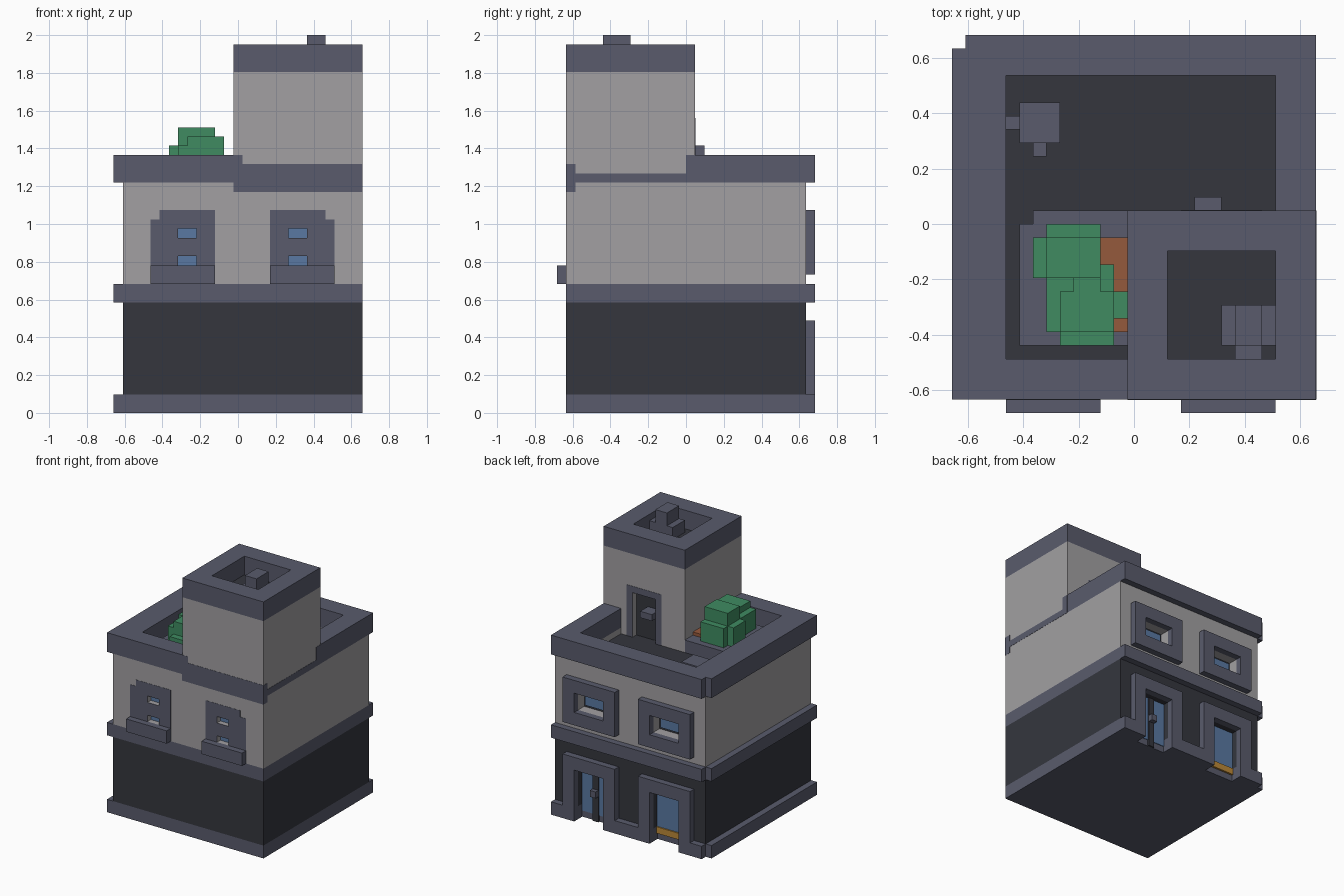
import bpy, bmesh

if "Cube" in bpy.data.objects:
    bpy.data.objects.remove(bpy.data.objects["Cube"])

U = 2 / 41                       # one block of the grid
OX, OY = -13.5, -14.0            # grid origin offset in blocks


def mat(name, r, g, b):
    m = bpy.data.materials.new(name)
    m.diffuse_color = (r, g, b, 1)
    m.use_nodes = True
    m.node_tree.nodes["Principled BSDF"].inputs["Base Color"].default_value = m.diffuse_color
    return m


SLATE = mat("slate_trim", .10, .105, .15)
DARK = mat("dark_wall", .035, .037, .048)
LIGHT = mat("light_wall", .36, .35, .36)
GLASS = mat("glass", .10, .19, .36)
GREEN = mat("leaves", .05, .26, .12)
SOIL = mat("clay", .30, .10, .045)
ORANGE = mat("orange_panel", .50, .25, .04)


def prism(bm, outline, z0, z1):
    """Extrude a counter-clockwise outline in block units."""
    vs = [bm.verts.new(((x + OX) * U, (y + OY) * U, z0 * U)) for x, y in outline]
    f = bm.faces.new(vs)
    r = bmesh.ops.extrude_face_region(bm, geom=[f], use_keep_orig=True)
    for v in r["geom"]:
        if isinstance(v, bmesh.types.BMVert):
            v.co.z = z1 * U


def rect(x0, x1, y0, y1):
    return [(x0, y0), (x1, y0), (x1, y1), (x0, y1)]


def finish(name, bm, m):
    bmesh.ops.recalc_face_normals(bm, faces=bm.faces)
    me = bpy.data.meshes.new(name)
    bm.to_mesh(me)
    bm.free()
    ob = bpy.data.objects.new(name, me)
    bpy.context.collection.objects.link(ob)
    if m:
        me.materials.append(m)
    return ob


def part(name, m, boxes=(), outline=None, z=None, cuts=()):
    bm = bmesh.new()
    if outline:
        prism(bm, outline, *z)
    for b in boxes:
        prism(bm, rect(*b[:4]), b[4], b[5])
    ob = finish(name, bm, m)
    if cuts:
        bm = bmesh.new()
        for b in cuts:
            prism(bm, rect(*b[:4]), b[4], b[5])
        cutter = finish(name + "_cutter", bm, None)
        cutter.hide_render = True
        cutter.hide_viewport = True
        mod = ob.modifiers.new("openings", "BOOLEAN")
        mod.operation = "DIFFERENCE"
        mod.solver = "EXACT"
        mod.object = cutter
    return ob


def pair(b):
    """A box and its mirror about x = 14 blocks."""
    return [b, (28 - b[1], 28 - b[0]) + tuple(b[2:])]


# Stacked storeys and trims
FOOT = [(0, 1), (27, 1), (27, 28), (1, 28), (1, 27), (0, 27)]
front_panes = pair((7, 9, .5, 2, 16, 17)) + pair((7, 9, .5, 2, 19, 20))
part("base_trim", SLATE, outline=FOOT, z=(0, 2), cuts=pair((18, 23, 26, 29, -1, 3)))
part("ground_floor", DARK, [(1, 27, 1, 27, 2, 12)], cuts=pair((18, 23, 26, 29, 1, 8)))
part("middle_trim", SLATE, outline=FOOT, z=(12, 14))
part("upper_floor", LIGHT, [(1, 27, 1, 27, 14, 24)],
     cuts=pair((18, 23, 25, 29, 17, 20)) + front_panes)
part("roof_floor", DARK, [(4, 24, 4, 25, 23.9, 24.05)])

# Roof wall wraps around the tower
INNER = [(13, 1), (13, 4), (4, 4), (4, 25), (24, 25), (24, 15), (27, 15)]
part("roof_wall", LIGHT, outline=[(1, 1)] + INNER + [(27, 27), (1, 27)], z=(24, 25))
part("parapet", SLATE, outline=[(0, 1)] + INNER + FOOT[2:], z=(25, 28))

# Tower with its roof rim, door and trim bands
part("tower", LIGHT, [(13, 27, 1, 15, 24, 37)], cuts=[(18, 22, 14, 16, 24.05, 31)])
part("tower_rim", SLATE, [(13, 27, 1, 15, 37, 40)], cuts=[(16, 24, 4, 12, 37.05, 41)])
part("tower_roof", DARK, [(16, 24, 4, 12, 37, 37.1)])
part("tower_door_frame", SLATE, [(17, 18, 15, 15.04, 24, 32), (22, 23, 15, 15.04, 24, 32),
                                 (18, 22, 15, 15.04, 31, 32)])
part("tower_door", DARK, [(18, 22, 14, 14.1, 24, 31)])
part("tower_door_handle", SLATE, [(18, 20, 14.1, 16, 28, 29)])
part("tower_band", SLATE, [(13, 27, .97, 1, 24, 27), (13, 14, .97, 1, 27, 28),
                           (27, 27.03, 1, 2, 24, 27), (27, 27.03, 2, 14, 25, 26),
                           (27, 27.03, 14, 15, 25, 28)])
part("tower_vent", SLATE, [(20, 24, 5, 8, 37, 39), (21, 23, 5, 8, 39, 41),
                           (21, 23, 4, 5, 37, 38)])

# Front windows, flush frames with projecting sills
for i, b in enumerate(pair((4, 11, .97, 1, 16, 21))):
    part(f"front_window_frame_{i}", SLATE, [b], cuts=front_panes)
part("front_window_head", SLATE, pair((5, 11, .97, 1, 21, 22)))
part("front_window_sill", SLATE, pair((4, 11, 0, 1, 14, 16)))
part("front_window_glass", GLASS,
     pair((7, 9, 1.8, 2, 16, 17)) + pair((7, 9, 1.8, 2, 19, 20)))

# Back windows and door surrounds
for i, (x0, x1) in enumerate([(16, 25), (3, 12)]):
    part(f"back_window_frame_{i}", SLATE, [(x0, x1, 27, 28, 15, 22)],
         cuts=[(x0 + 2, x1 - 2, 26, 29, 17, 20)])
    part(f"back_door_frame_{i}", SLATE, [(x0, x1, 27, 28, 2, 10)],
         cuts=[(x0 + 2, x1 - 2, 26, 29, 1, 8)])
part("back_window_liner", DARK, pair((18, 23, 25, 25.5, 17, 20)))
part("back_window_glass", GLASS, pair((18.5, 22.5, 25.5, 26, 17.5, 19.5)))

# Entrance with two panes and a handle, and the shop window
part("entrance_glass", GLASS, [(18, 20, 26, 26.1, 1, 8), (21, 23, 26, 26.1, 1, 8)])
part("entrance_post", DARK, [(20, 21, 26, 26.3, 0, 8)])
part("entrance_handle", SLATE, [(20, 21, 26.3, 27, 4, 5)])
part("shop_glass", GLASS, [(5, 10, 26, 26.1, 2, 8)])
part("shop_panel", ORANGE, [(5, 10, 26, 26.3, 1, 2)])

# Roof planter with clay bed and bush
part("planter", SLATE, [(5, 13, 5, 14, 24, 26), (6, 13, 14, 15, 24, 26)])
part("clay_bed", SOIL, [(10, 13, 9, 13, 26, 26.5), (12, 13, 6, 9, 26, 26.5)])
bush = [(7, 11, 9, 14, 26, 29), (6, 11, 10, 13, 26, 29), (7, 11, 10, 13, 29, 31),
        (8, 12, 5, 9, 26, 28), (7, 12, 6, 9, 26, 29), (8, 12, 6, 9, 29, 30),
        (9, 11, 9, 10, 26, 30), (11, 13, 7, 9, 26, 28), (11, 12, 9, 11, 26, 28)]
for i, b in enumerate(bush):
    part(f"bush_block_{i}", GREEN, [b])

# Roof unit
part("roof_unit", SLATE, [(5, 8, 20, 23, 24, 27), (4, 5, 21, 22, 24, 26),
                          (6, 7, 19, 20, 24, 26)])
